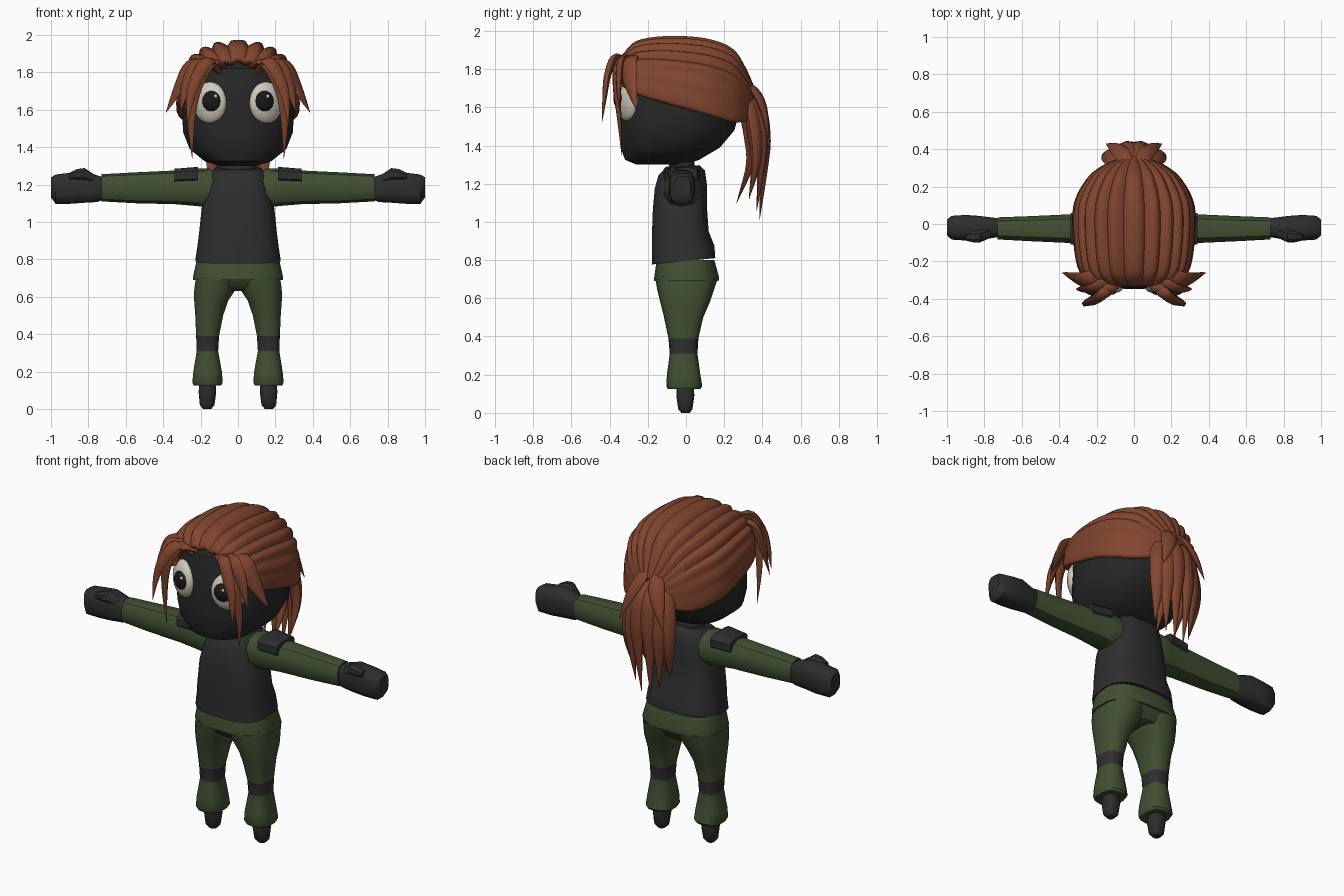
import bpy, bmesh, math
from mathutils import Vector

if "Cube" in bpy.data.objects:
    bpy.data.objects.remove(bpy.data.objects["Cube"])


def material(name, rgb):
    m = bpy.data.materials.new(name)
    m.use_nodes = True
    m.diffuse_color = (*rgb, 1)
    bsdf = m.node_tree.nodes["Principled BSDF"]
    bsdf.inputs["Base Color"].default_value = (*rgb, 1)
    bsdf.inputs["Roughness"].default_value = 0.8
    return m


SKIN = material("charcoal skin", (0.02, 0.02, 0.02))
CLOTH = material("dark cloth", (0.027, 0.027, 0.028))
GREEN = material("olive green", (0.055, 0.08, 0.032))
HAIR = material("auburn hair", (0.22, 0.06, 0.028))
WHITE = material("eye white", (0.62, 0.6, 0.5))
PUPIL = material("pupil black", (0.01, 0.01, 0.011))


def finish(name, bm, mats, angle=40, closed=True):
    if closed:
        bmesh.ops.recalc_face_normals(bm, faces=bm.faces[:])
    me = bpy.data.meshes.new(name)
    bm.to_mesh(me)
    bm.free()
    ob = bpy.data.objects.new(name, me)
    bpy.context.scene.collection.objects.link(ob)
    for m in mats:
        me.materials.append(m)
    bpy.ops.object.select_all(action="DESELECT")
    ob.select_set(True)
    bpy.context.view_layer.objects.active = ob
    bpy.ops.object.shade_smooth_by_angle(angle=math.radians(angle))
    return ob


def loft(rings, closed=True):
    """Skin a list of point rings; closed rings also get end caps."""
    bm = bmesh.new()
    rows = [[bm.verts.new(p) for p in r] for r in rings]
    n = len(rows[0])
    for a, b in zip(rows, rows[1:]):
        for i in range(n if closed else n - 1):
            j = (i + 1) % n
            bm.faces.new((a[i], a[j], b[j], b[i]))
    if closed:
        bm.faces.new(rows[0])
        bm.faces.new(rows[-1])
    return bm


def spow(v, e):
    return math.copysign(abs(v) ** e, v)


def oval(lo_u, hi_u, lo_v, hi_v, sides, power):
    """Rounded-box outline between the given limits."""
    for i in range(sides):
        t = math.tau * (i + 0.5) / sides
        yield ((lo_u + hi_u) / 2 + (hi_u - lo_u) / 2 * spow(math.cos(t), 2 / power),
               (lo_v + hi_v) / 2 + (hi_v - lo_v) / 2 * spow(math.sin(t), 2 / power))


def upright(name, rows, mats, sides=16, power=2.3, side=1, tilt=0, angle=40):
    """Body part from rows of z, x limits, y limits."""
    rings = [[Vector((side * x, y, z + tilt * y)) for x, y in oval(x0, x1, y0, y1, sides, power)]
             for z, x0, x1, y0, y1 in rows]
    return finish(name, loft(rings), mats, angle)


def sideways(name, rows, mat, side, sides=10, power=2.4):
    """Limb along x from rows of x, y limits, z limits."""
    rings = [[Vector((side * x, y, z)) for y, z in oval(y0, y1, z0, z1, sides, power)]
             for x, y0, y1, z0, z1 in rows]
    return finish(name, loft(rings), [mat])


def smooth(points, steps):
    """Pass a flowing curve through the points."""
    p = [Vector(q) for q in points]
    p = [p[0] * 2 - p[1]] + p + [p[-1] * 2 - p[-2]]
    out = []
    for a, b, c, d in zip(p, p[1:], p[2:], p[3:]):
        for k in range(steps):
            t = k / steps
            out.append((b * 2 + (c - a) * t + (a * 2 - b * 5 + c * 4 - d) * t ** 2
                        + (b * 3 - a - c * 3 + d) * t ** 3) / 2)
    return out + [p[-2]]


def lock(name, points, width, depth, across, side=1):
    """Pointed lock of hair, ridged along its middle."""
    path = smooth(points, 5)
    rings = []
    for i, p in enumerate(path):
        t = i / (len(path) - 1)
        tangent = (path[min(i + 1, len(path) - 1)] - path[max(i - 1, 0)]).normalized()
        w = Vector(across)
        w = (w - tangent * w.dot(tangent)).normalized()
        d = tangent.cross(w)
        swell = max(0.02, math.sin(math.pi * (0.2 + 0.8 * t)) ** 0.9)
        ring = []
        for k in range(8):
            a = math.tau * k / 8
            q = p + w * (width * swell * math.cos(a)) + d * (depth * swell * math.sin(a))
            ring.append(Vector((side * q.x, q.y, q.z)))
        rings.append(ring)
    return finish(name, loft(rings), [HAIR], 50)


def ball(name, centre, radii, turn, mat):
    bm = bmesh.new()
    bmesh.ops.create_uvsphere(bm, u_segments=20, v_segments=12, radius=1)
    ob = finish(name, bm, [mat], 60)
    ob.location, ob.scale, ob.rotation_euler.z = centre, radii, turn
    return ob


# Head and neck
upright("head", [(z, -w, w, f, b) for z, w, f, b in (
    (1.3, .1, -.26, 0), (1.325, .18, -.32, .07), (1.39, .26, -.345, .18), (1.48, .295, -.35, .255),
    (1.57, .3, -.35, .28), (1.7, .295, -.345, .285), (1.82, .25, -.315, .26), (1.9, .15, -.2, .18))],
    [SKIN], 28, angle=35)
upright("neck", [(1.2, -.12, .12, -.1, .07), (1.28, -.1, .1, -.09, .05), (1.34, -.1, .1, -.09, .04)], [CLOTH])

# Vest and trouser waist
upright("vest", [(z, -w, w, f, b) for z, w, f, b in (
    (.795, .23, -.18, .155), (.86, .22, -.18, .15), (.94, .21, -.18, .12), (1.08, .195, -.175, .11),
    (1.19, .165, -.165, .11), (1.26, .15, -.145, .1), (1.29, .12, -.11, .07))], [CLOTH], 20, 2.8, tilt=.1)
upright("waistband", [(z, -w, w, f, b) for z, w, f, b in (
    (.69, .242, -.168, .172), (.71, .242, -.168, .175), (.8, .222, -.155, .15))], [GREEN], 20, 2.8)
upright("seat_of_trousers", [(z, -w, w, f, b) for z, w, f, b in (
    (.63, .1, -.1, .12), (.66, .18, -.14, .14), (.7, .228, -.16, .165))], [GREEN], 20, 2.8)

# Hair cap with overlapping ridges swept from brow to nape
stations = smooth([(-.335, .2, 1.86, 1.73), (-.26, .285, 1.925, 1.7), (-.1, .318, 1.945, 1.66),
                   (.1, .318, 1.93, 1.61), (.24, .25, 1.88, 1.57), (.31, .17, 1.79, 1.56),
                   (.36, .07, 1.69, 1.57)], 4)
lobes, per = 13, 5
cap = []
for y, w, top, low in stations:
    row = []
    for k in range(lobes * per + 1):
        a = math.radians(-96 + 192 * k / (lobes * per))
        phase = (k % per) / per
        phase = phase if a < 0 else 1 - phase
        bulge = 1 + .1 * math.sin(math.pi * phase ** 0.7) * (1 if abs(a) < 1.1 else .5)
        row.append(Vector((w * (1 + (bulge - 1) * .4) * spow(math.sin(a), .85), y,
                           low + (top - low) * bulge * spow(math.cos(a), .85))))
    cap.append(row)
hair = finish("hair_cap", loft(cap, False), [HAIR], 45, closed=False)
thick = hair.modifiers.new("thickness", "SOLIDIFY")
thick.thickness, thick.offset = .035, -1

for side, label in ((1, "left"), (-1, "right")):
    # Eyes
    ball(label + "_eye", (side * .15, -.305, 1.637), (.098, .05, .112), side * math.radians(27), WHITE)
    ball(label + "_pupil", (side * .14, -.345, 1.645), (.052, .034, .057), side * math.radians(15), PUPIL)
    ball(label + "_eye_glint", (side * .14 + .02, -.373, 1.672), (.01, .008, .01), 0, WHITE)

    # Arm, shoulder pad, glove
    sideways(label + "_sleeve", [(.1, -.11, .07, 1.1, 1.26), (.15, -.12, .08, 1.075, 1.285),
             (.22, -.115, .07, 1.085, 1.285), (.34, -.105, .055, 1.095, 1.275),
             (.55, -.095, .045, 1.1, 1.265), (.73, -.085, .038, 1.11, 1.255)], GREEN, side)
    sideways(label + "_shoulder_pad", [(.215, -.12, .075, 1.21, 1.295), (.34, -.11, .06, 1.205, 1.285)],
             CLOTH, side, 12, 4)
    sideways(label + "_glove", [(.72, -.07, .03, 1.12, 1.24), (.75, -.075, .035, 1.105, 1.25),
             (.83, -.09, .045, 1.1, 1.275), (.9, -.09, .05, 1.095, 1.265), (.975, -.085, .045, 1.095, 1.255),
             (1, -.06, .025, 1.13, 1.24)], CLOTH, side, 12, 3)
    sideways(label + "_thumb", [(.76, -.07, -.02, 1.2, 1.25), (.82, -.1, -.03, 1.22, 1.29),
             (.86, -.1, -.035, 1.22, 1.285), (.9, -.09, -.05, 1.225, 1.265)], CLOTH, side, 8)

    # Leg with a dark knee band, then the foot
    leg = upright(label + "_trouser_leg", [
        (.125, .09, .238, -.095, .075), (.14, .08, .246, -.103, .085), (.2, .085, .24, -.1, .075),
        (.31, .105, .222, -.085, .06), (.39, .1, .225, -.092, .065), (.5, .078, .23, -.115, .09),
        (.58, .05, .236, -.135, .125), (.64, .01, .236, -.15, .145), (.7, -.01, .228, -.16, .165)],
        [GREEN, CLOTH], 14, 2.7, side)
    for f in leg.data.polygons:
        f.material_index = int(.31 < f.center.z < .39)
    upright(label + "_foot", [(0, .143, .187, -.025, .02), (.02, .125, .205, -.042, .035),
            (.09, .115, .212, -.052, .045), (.15, .12, .208, -.048, .042)], [CLOTH], 12, 2.5, side)

    # Fringe locks
    lock(label + "_long_fringe", [(.07, -.3, 1.83), (.15, -.355, 1.85), (.225, -.365, 1.72),
         (.25, -.35, 1.55), (.245, -.335, 1.34)], .036, .018, (1, .3, .3), side)
    lock(label + "_forward_fringe", [(.1, -.3, 1.8), (.16, -.37, 1.86), (.22, -.41, 1.77),
         (.255, -.425, 1.66), (.27, -.44, 1.52)], .036, .02, (1, .3, .4), side)
    lock(label + "_temple_lock", [(.17, -.27, 1.86), (.25, -.3, 1.83), (.31, -.29, 1.73),
         (.385, -.26, 1.585)], .055, .025, (.5, .7, .3), side)
    lock(label + "_cheek_lock", [(.12, -.3, 1.85), (.21, -.34, 1.84), (.27, -.35, 1.74),
         (.31, -.35, 1.59)], .042, .02, (1, .3, .4), side)

    # Ponytail, half on each side
    for i, (spread, out, tip_x, tip_y, tip_z) in enumerate((
            (.035, .41, .03, .385, 1.01), (.085, .395, .08, .37, 1.06),
            (.125, .365, .125, .33, 1.12), (.06, .335, .06, .265, 1.1))):
        lock(f"{label}_ponytail_lock_{i + 1}", [(spread * .4, .28, 1.66), (spread * .75, out - .03, 1.6),
             (spread, out, 1.45), (spread * 1.1, out, 1.3), (tip_x, tip_y, tip_z)],
             .055, .035, (1, -spread * 4, 0), side)
    # Tuft where the ponytail is gathered
    lock(label + "_gather_tuft", [(.03, .3, 1.74), (.06, .37, 1.67), (.1, .41, 1.57), (.15, .43, 1.44)],
         .045, .02, (1, -.4, 0), side)
